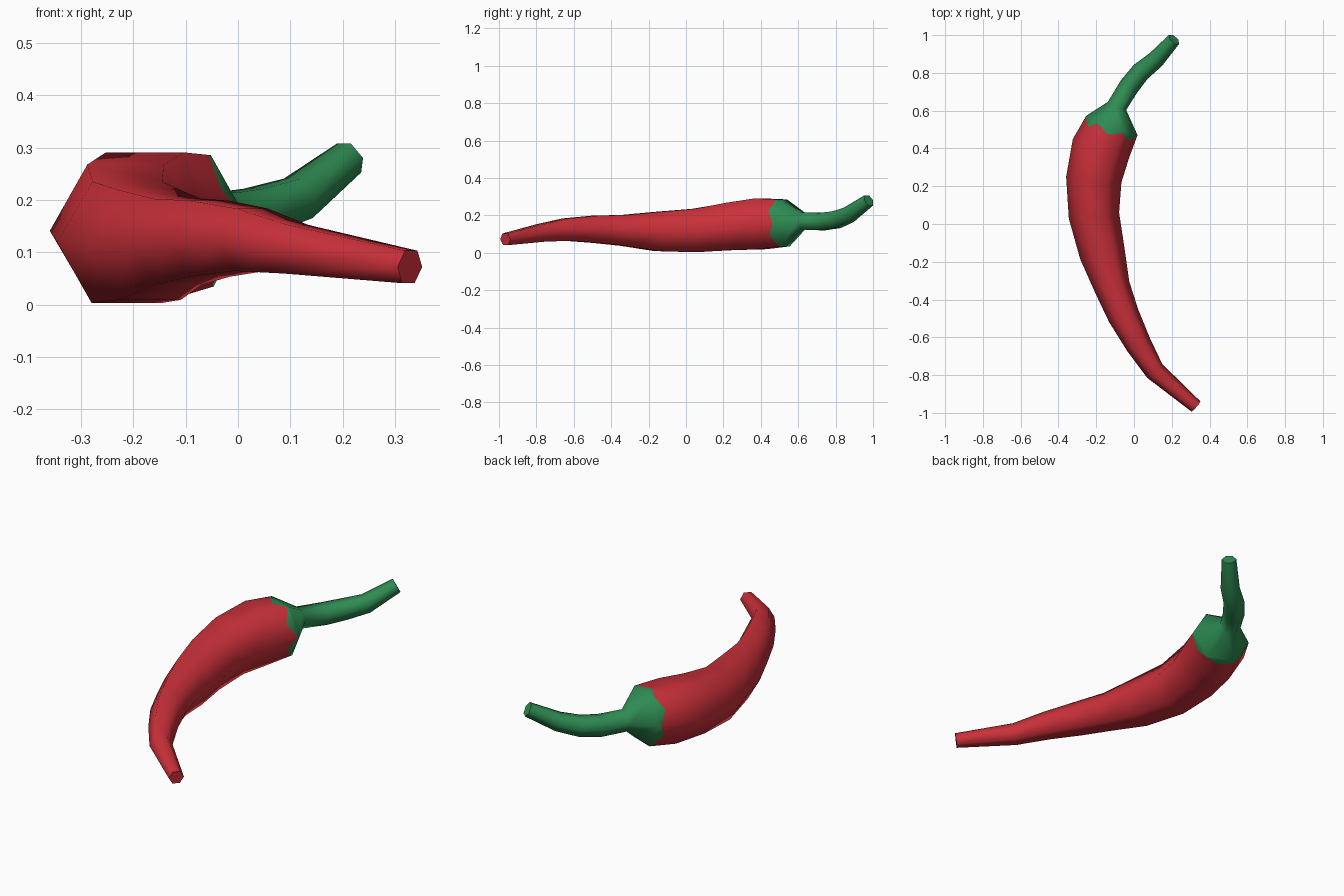
import bpy, bmesh, math
from mathutils import Vector

if "Cube" in bpy.data.objects:
    bpy.data.objects.remove(bpy.data.objects["Cube"])


def material(name, rgb):
    m = bpy.data.materials.new(name)
    m.diffuse_color = (*rgb, 1)
    m.use_nodes = True
    m.node_tree.nodes["Principled BSDF"].inputs["Base Color"].default_value = m.diffuse_color
    return m


# Centreline stations: x, y, z, radius (tip -> shoulder -> stem end)
BODY = [
    (0.328, -0.966, 0.072, 0.036), (0.11, -0.778, 0.106, 0.054),
    (0.025, -0.64, 0.124, 0.069), (-0.055, -0.485, 0.126, 0.084),
    (-0.115, -0.335, 0.12, 0.095), (-0.168, -0.155, 0.114, 0.121),
    (-0.212, 0.045, 0.119, 0.134), (-0.213, 0.235, 0.141, 0.147),
    (-0.175, 0.40, 0.155, 0.157), (-0.117, 0.522, 0.16, 0.145),
]
STEM = [
    (-0.09, 0.625, 0.17, 0.053), (-0.025, 0.73, 0.167, 0.054),
    (0.035, 0.805, 0.177, 0.052), (0.115, 0.87, 0.203, 0.047),
    (0.212, 0.977, 0.28, 0.036),
]
STATIONS = BODY + STEM
SIDES = 6
SHOULDER = len(BODY) - 1

bm = bmesh.new()


def ring(i):
    """Six-sided ring square to the centreline, corners left and right."""
    c = Vector(STATIONS[i][:3])
    a = Vector(STATIONS[max(i - 1, 0)][:3])
    b = Vector(STATIONS[min(i + 1, len(STATIONS) - 1)][:3])
    tangent = (b - a).normalized()
    side = tangent.cross(Vector((0, 0, 1))).normalized()
    up = side.cross(tangent)
    r = STATIONS[i][3]
    angles = [2 * math.pi * k / SIDES for k in range(SIDES)]
    return [bm.verts.new(c + r * (math.cos(t) * side + math.sin(t) * up))
            for t in angles]


def face(verts, colour):
    bm.faces.new(verts).material_index = colour


RED, GREEN = 0, 1
rings = [ring(i) for i in range(len(STATIONS))]

# Skin between rings
for i in range(len(rings) - 1):
    a, b = rings[i], rings[i + 1]
    if i == SHOULDER - 1:
        # Scalloped edge of the green cap, dipping mid-face
        corner = [bm.verts.new(p.co.lerp(q.co, 0.93)) for p, q in zip(a, b)]
        for k in range(SIDES):
            n = (k + 1) % SIDES
            low = (a[k].co + a[n].co) / 2
            high = (b[k].co + b[n].co) / 2
            dip = bm.verts.new(low.lerp(high, 0.66))
            face((a[k], a[n], corner[n], dip, corner[k]), RED)
            face((corner[k], dip, corner[n], b[n], b[k]), GREEN)
        continue
    for k in range(SIDES):
        n = (k + 1) % SIDES
        face((a[k], a[n], b[n], b[k]), RED if i < SHOULDER else GREEN)

# Blunt tip and cut stem end
face(rings[0][::-1], RED)
face(rings[-1], GREEN)
bmesh.ops.recalc_face_normals(bm, faces=bm.faces)

mesh = bpy.data.meshes.new("chili_pepper")
bm.to_mesh(mesh)
bm.free()
mesh.materials.append(material("pepper red", (0.60, 0.03, 0.042)))
mesh.materials.append(material("stem green", (0.028, 0.26, 0.085)))
pepper = bpy.data.objects.new("chili_pepper", mesh)
bpy.context.collection.objects.link(pepper)

# Smooth skin, crisp ends
bpy.context.view_layer.objects.active = pepper
pepper.select_set(True)
bpy.ops.object.shade_smooth_by_angle(angle=math.radians(72))
